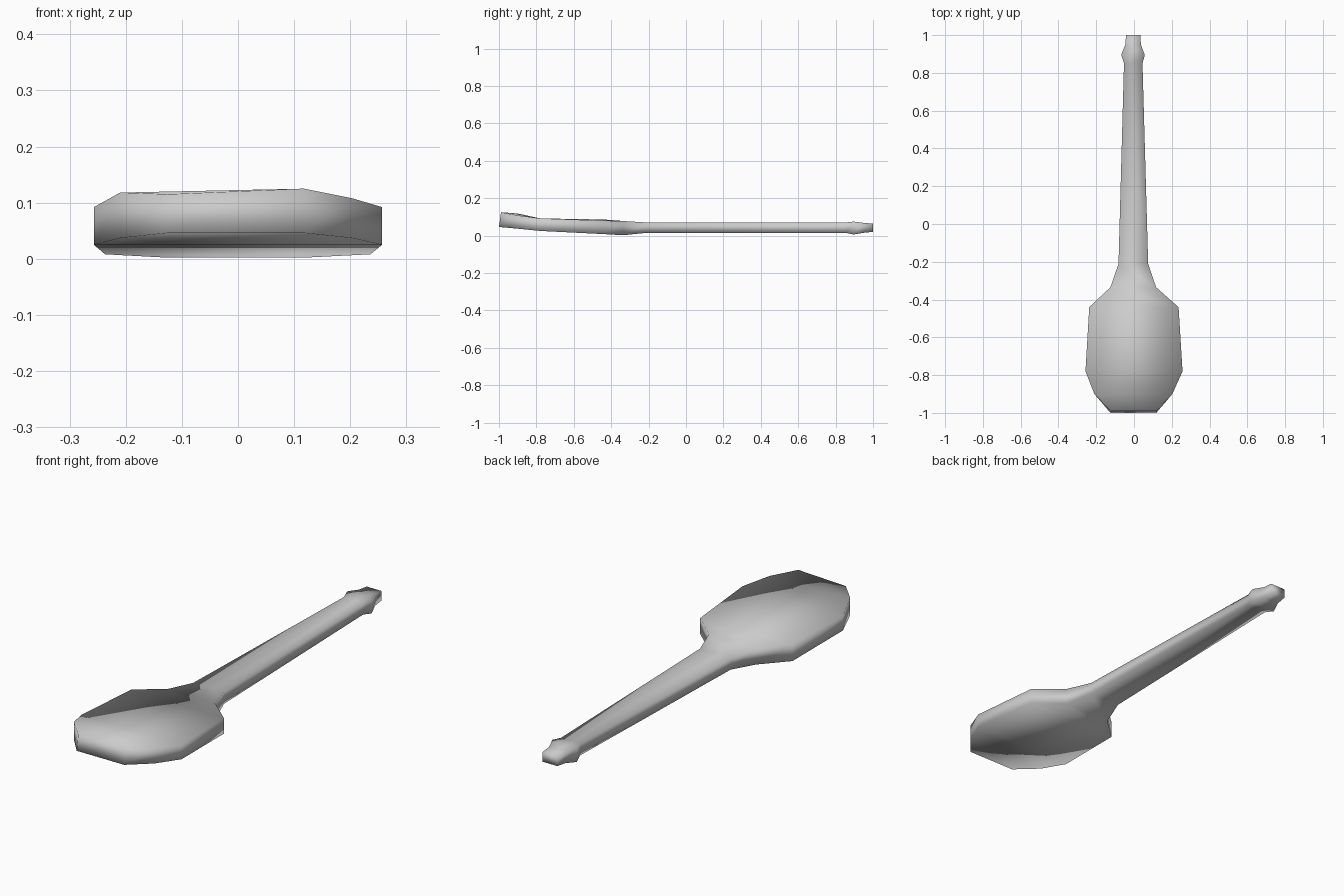
import bpy
import bmesh

cube = bpy.data.objects.get("Cube")
if cube:
    bpy.data.objects.remove(cube, do_unlink=True)

# Single grey material
grey = bpy.data.materials.new("plain grey")
grey.use_nodes = True
colour = (0.6, 0.6, 0.6, 1.0)
grey.diffuse_color = colour
grey.node_tree.nodes["Principled BSDF"].inputs["Base Color"].default_value = colour

# Cross-sections: y, right x, left x, bottom z, right top z, left top z
bowl = [
    (-0.995, -0.125, 0.118, 0.046, 0.115, 0.125),
    (-0.90, -0.21, 0.203, 0.037, 0.118, 0.108),
    (-0.78, -0.257, 0.257, 0.025, 0.092, 0.092),
    (-0.44, -0.237, 0.236, 0.008, 0.086, 0.080),
    (-0.335, -0.125, 0.117, 0.002, 0.078, 0.078),
]
handle = [
    (-0.21, -0.082, 0.075, 0.015, 0.07, 0.07),
    (0.85, -0.053, 0.045, 0.015, 0.07, 0.07),
]
knob = [
    (0.895, -0.068, 0.057, 0.006, 0.075, 0.075),
    (0.95, -0.046, 0.036, 0.015, 0.068, 0.068),
    (1.0, -0.042, 0.035, 0.02, 0.064, 0.064),
]


def loft(name, sections):
    """Join four-sided cross-sections into one closed, smooth body."""
    bm = bmesh.new()
    rings = []
    for y, xr, xl, low, top_r, top_l in sections:
        corners = [(xr, y, low), (xl, y, low), (xl, y, top_l), (xr, y, top_r)]
        rings.append([bm.verts.new(c) for c in corners])
    for a, b in zip(rings, rings[1:]):
        for i in range(4):
            j = (i + 1) % 4
            bm.faces.new((a[i], a[j], b[j], b[i]))
    bm.faces.new(rings[0])
    bm.faces.new(rings[-1])
    # Front tip leans slightly forward at its lower edge
    for v in rings[0][:2]:
        v.co.y -= 0.005
    for v in rings[0][2:]:
        v.co.y += 0.006
    bmesh.ops.recalc_face_normals(bm, faces=bm.faces)
    for f in bm.faces:
        f.smooth = True
    mesh = bpy.data.meshes.new(name)
    bm.to_mesh(mesh)
    bm.free()
    mesh.materials.append(grey)
    obj = bpy.data.objects.new(name, mesh)
    bpy.context.collection.objects.link(obj)
    return obj


# Bowl, handle and end knob form one continuous body
loft("spoon", bowl + handle + knob)
